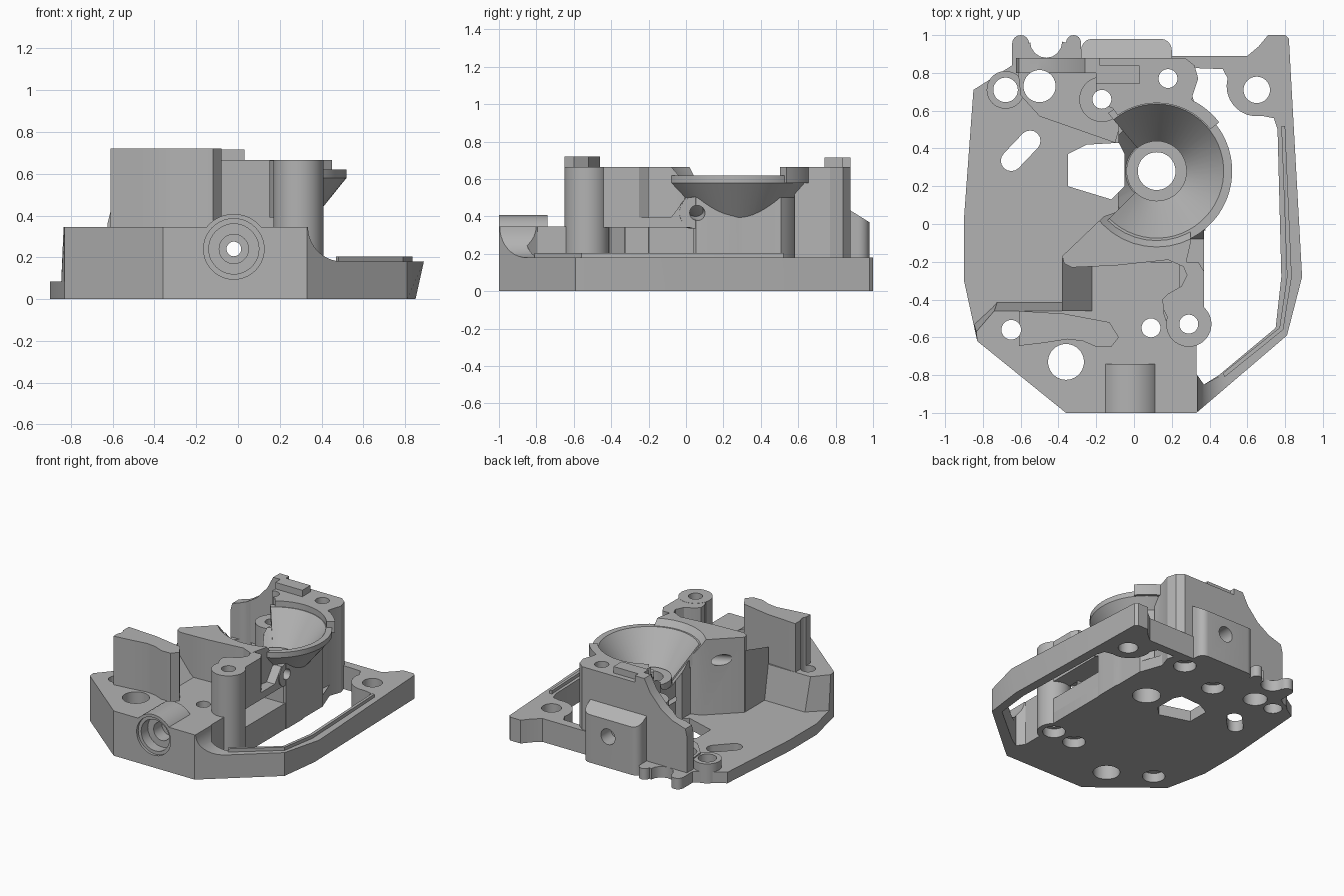
import bpy, bmesh
from math import cos, sin, radians
from mathutils import Vector, Matrix

cube = bpy.data.objects.get("Cube")
if cube:
    bpy.data.objects.remove(cube, do_unlink=True)

grey = bpy.data.materials.new("plain_grey")
grey.use_nodes = True
GREY = (0.45, 0.45, 0.45, 1)
grey.diffuse_color = GREY
grey.node_tree.nodes["Principled BSDF"].inputs["Base Color"].default_value = GREY
parts = {}


def finish(name, bm, keep):
    bmesh.ops.recalc_face_normals(bm, faces=bm.faces[:])
    mesh = bpy.data.meshes.new(name)
    bm.to_mesh(mesh)
    bm.free()
    mesh.materials.append(grey)
    ob = bpy.data.objects.new(name, mesh)
    bpy.context.collection.objects.link(ob)
    if keep:
        parts[name] = ob
    else:
        ob.hide_render = True
    return ob


def solid(name, rings, keep=True):
    """Skin a row of equal cross-sections and cap both ends."""
    bm = bmesh.new()
    loops = [[bm.verts.new(p) for p in ring] for ring in rings]
    n = len(loops[0])
    for a, b in zip(loops, loops[1:]):
        for i in range(n):
            j = (i + 1) % n
            bm.faces.new((a[i], a[j], b[j], b[i]))
    bm.faces.new(loops[0][::-1])
    bm.faces.new(loops[-1])
    return finish(name, bm, keep)


def prism(name, pts, lo, hi, axis="z", keep=True):
    place = {"z": lambda a, b, h: (a, b, h),
             "y": lambda a, b, h: (a, h, b),
             "x": lambda a, b, h: (h, a, b)}[axis]
    return solid(name, [[place(a, b, h) for a, b in pts] for h in (lo, hi)], keep)


def box(name, x0, x1, y0, y1, z0, z1, keep=True):
    return prism(name, [(x0, y0), (x1, y0), (x1, y1), (x0, y1)], z0, z1, "z", keep)


def rod(name, p, q, r, r2=None, keep=True):
    p, q = Vector(p), Vector(q)
    d = q - p
    m = Matrix.Translation((p + q) / 2) @ d.to_track_quat("Z", "Y").to_matrix().to_4x4()
    bm = bmesh.new()
    bmesh.ops.create_cone(bm, cap_ends=True, cap_tris=False, segments=40, radius1=r,
                          radius2=r if r2 is None else r2, depth=d.length, matrix=m)
    return finish(name, bm, keep)


def post(name, x, y, r, lo, hi, keep=True):
    return rod(name, (x, y, lo), (x, y, hi), r, None, keep)


def arc(x, y, r, start, end, steps=8):
    angles = [radians(start + (end - start) * i / steps) for i in range(steps + 1)]
    return [(x + r * cos(a), y + r * sin(a)) for a in angles]


CX, CY = 0.12, 0.28     # axis of the funnel


def lathe(name, profile, start, end, steps=40):
    rings = []
    for i in range(steps + 1):
        a = radians(start + (end - start) * i / steps)
        rings.append([(CX + r * cos(a), CY + r * sin(a), z) for r, z in profile])
    return solid(name, rings)


def cut(cutter, names=None):
    for name in names or list(parts):
        ob = parts[name]
        bpy.context.view_layer.objects.active = ob
        mod = ob.modifiers.new("cut", "BOOLEAN")
        mod.operation, mod.solver, mod.object = "DIFFERENCE", "EXACT", cutter
        bpy.ops.object.modifier_apply(modifier=mod.name)
    bpy.data.objects.remove(cutter, do_unlink=True)


# Floor plate with two rounded lugs at the back
lugs = (arc(-.32, .96, .04, 0, 180) + arc(-.465, .965, .085, 0, -180)
        + arc(-.6, .955, .045, 0, 180))
prism("base_plate", [(-.36, -1), (.33, -1), (.33, -.6), (.37, -.45), (.37, .5), (.3, .7),
      (.3, .88), (-.28, .88)] + lugs + [(-.645, .84), (-.85, .71), (-.9, .03), (-.9, -.3),
      (-.83, -.62)], 0, .085)

# Front block, its ramp and the side floor
front = [(-.36, -1), (.33, -1), (.33, -.62), (.2, -.6), (.16, -.48), (.15, -.4), (.25, -.33),
         (.28, -.2), (-.38, -.2)]
solid("front_block", [[(x, y, 0) for x, y in front + [(-.38, -.4), (-.72, -.4), (-.85, -.52), (-.83, -.62)]],
                      [(x, y, .345) for x, y in front + [(-.38, -.46), (-.74, -.46), (-.835, -.57), (-.83, -.62)]]])
solid("ramp", [[(-.38, y, .05), (-.38, y, z), (-.22, y, .344), (-.22, y, .05)]
               for y, z in ((-.46, .48), (-.18, .56))])
box("side_floor", .05, .37, -.6, .1, 0, .2)

# Outer guard loop with slightly drafted outer wall and raised lip
outer = [(.3, -1), (.33, -1), (.81, -.59), (.89, -.28), (.82, .98), (.8, 1), (.71, 1),
         (.66, .94), (.6, .89), (.2, .89)]
inner = [(.2, .83), (.47, .82)] + arc(.65, .73, .16, 165, 280) + [
    (.74, .56), (.76, .5), (.78, -.28), (.75, -.55), (.45, -.8), (.37, -.85), (.3, -.75)]
low = [(x - (.04 if x > .85 else 0), y) for x, y in outer]
solid("guard_loop", [[(x, y, 0) for x, y in low + inner],
                     [(x, y, .18) for x, y in outer + inner]])
prism("guard_lip", [(.47, -.79), (.77, -.55), (.81, -.28), (.78, .52), (.8, .52),
      (.835, -.28), (.79, -.56), (.48, -.81)], .15, .205)
prism("corner_fillet", [(.3, -1), (.33, -1), (.5, -.855), (.5, -.78), (.37, -.85), (.32, -.78),
      (.3, -.75)], 0, .345)
cut(rod("fillet_cutter", (.5, -1.2, .345), (.5, -.5, .345), .165, keep=False), ["corner_fillet"])

# Front wall, front post with its web, and round port
prism("front_wall", [(-.61, -.645), (-.48, -.63), (-.35, -.61), (-.27, -.62), (-.2, -.65),
      (-.12, -.65), (-.08, -.6), (-.13, -.52), (-.37, -.475), (-.61, -.46)], .3, .72)
post("front_post", .29, -.53, .12, 0, .665)
prism("post_web", [(.18, -.5), (.155, -.45), (.15, -.4), (.18, -.37), (.25, -.33), (.28, -.27),
      (.25, -.2), (.34, -.2), (.37, -.25), (.37, -.45)], .39, .664)
rod("front_port", (-.02, -1, .24), (-.02, -.74, .24), .168)

# Middle block beside the funnel, side beam and cross-hole boss
prism("middle_block", [(-.16, .04), (-.38, -.17), (-.37, -.21), (-.33, -.23), (-.1, -.22), (.18, -.19),
      (.27, -.23), (.3, -.1), (.3, .02), (.12, .14)], .05, .665)
prism("side_beam", [(-.45, .34), (-.45, .395), (-.08, .395), (.0, .5), (.14, .5), (.14, .34)],
      .24, .37, "x")
rod("cross_boss", (.15, .03, .42), (.37, .05, .42), .085)

# Body carrying the funnel, flattened on two sides
prism("funnel_body", [(min(max(x, -.08 - .0001 * i), .37 + .0001 * i), y)
                      for i, (x, y) in enumerate(arc(CX, CY, .34, 0, 354, 59))], 0, .5)
lathe("funnel", [(.355, .62), (.4, .62), (.4, .58), (.19, .32), (.13, .32), (.16, .36)], -135, 130)
lathe("funnel_rim", [(.36, .58), (.42, .58), (.42, .665), (.36, .665)], 38, 125, 20)
post("funnel_tube", CX, CY, .16, 0, .4)

# Back tower, tab, rounded bump with sloping top, and swept wall
prism("back_tower", [(-.2, .64), (-.2, .88), (.27, .88), (.32, .84), (.34, .77), (.31, .68),
      (.3, .58), (0, .58)], 0, .665)
box("tower_tab", -.2, .03, .74, .84, .6, .715)
bump = [(-.28, .85), (.2, .85)] + arc(.14, .92, .06, 0, 90) + arc(-.22, .92, .06, 90, 180)
solid("back_bump", [[(x, y, 0) for x, y in bump],
                    [(x, y, .45 - .62 * (y - .85)) for x, y in bump]])
prism("back_wall", [(-.625, 0), (-.625, .36), (-.61, .42), (-.5, .455), (-.4, .52), (-.31, .62),
      (-.26, .715), (-.18, .715), (-.18, 0)], .8, .88, "y")
prism("back_shelf", [(-.62, .86), (-.6, .68), (-.5, .57), (-.3, .5), (-.1, .43),
      (-.05, .6), (-.05, .86)], 0, .16)
post("shelf_boss", -.17, .66, .12, 0, .45)
post("corner_boss", -.68, .71, .1, 0, .15)

# Bowl of the funnel, side recess and floor windows
cut(rod("bowl_cutter", (CX, CY, .35), (CX, CY, .7), .165, .428, False),
    ["middle_block", "funnel_body", "back_tower", "cross_boss", "shelf_boss", "side_beam"])
cut(box("recess_cutter", .1, .5, -.32, .04, .2, .34, False),
    ["middle_block", "funnel_body", "front_block"])
cut(prism("window_cutter", [(-.35, .37), (-.35, .2), (-.12, .13), (-.05, .2), (-.05, .37),
          (-.08, .43), (-.25, .42)], -.2, 1, "z", False),
    ["base_plate", "funnel_body", "middle_block", "back_shelf"])
cut(prism("slot_cutter", arc(-.55, .44, .055, -45, 135) + arc(-.65, .335, .055, 135, 315),
          -.2, 1, "z", False), ["base_plate"])

# Upright holes, some widened from below
for x, y, r in [(-.36, -.73, .095), (-.65, -.56, .052), (.09, -.55, .05), (.29, -.53, .05),
                (.65, .71, .07), (.18, .77, .05), (-.17, .66, .05), (-.5, .73, .085),
                (-.68, .71, .065), (CX, CY, .1)]:
    cut(post("hole_cutter", x, y, r, -.2, 1, False))
    if r < .053:
        cut(post("counterbore_cutter", x, y, .08, -.2, .07, False))

# Lengthwise bore with stepped mouth, back hole and cross hole
for y0, y1, r in [(-1.2, -.98, .145), (-1.2, -.9, .12), (-1.2, -.8, .07), (-1.2, 1.2, .035),
                  (.86, 1.2, .06)]:
    cut(rod("bore_cutter", (-.02, y0, .24), (-.02, y1, .24), r, keep=False),
        ["front_block", "front_port", "middle_block", "funnel_body", "funnel_tube", "shelf_boss",
         "back_tower", "back_bump"])
cut(rod("cross_cutter", (-.5, -.103, .53), (.6, .103, .39), .04, keep=False),
    ["middle_block", "cross_boss", "funnel_body", "side_beam"])

# Smooth round faces, keep edges sharp
bpy.ops.object.select_all(action="DESELECT")
for ob in parts.values():
    ob.select_set(True)
    bpy.context.view_layer.objects.active = ob
bpy.ops.object.shade_smooth_by_angle(angle=radians(30))
